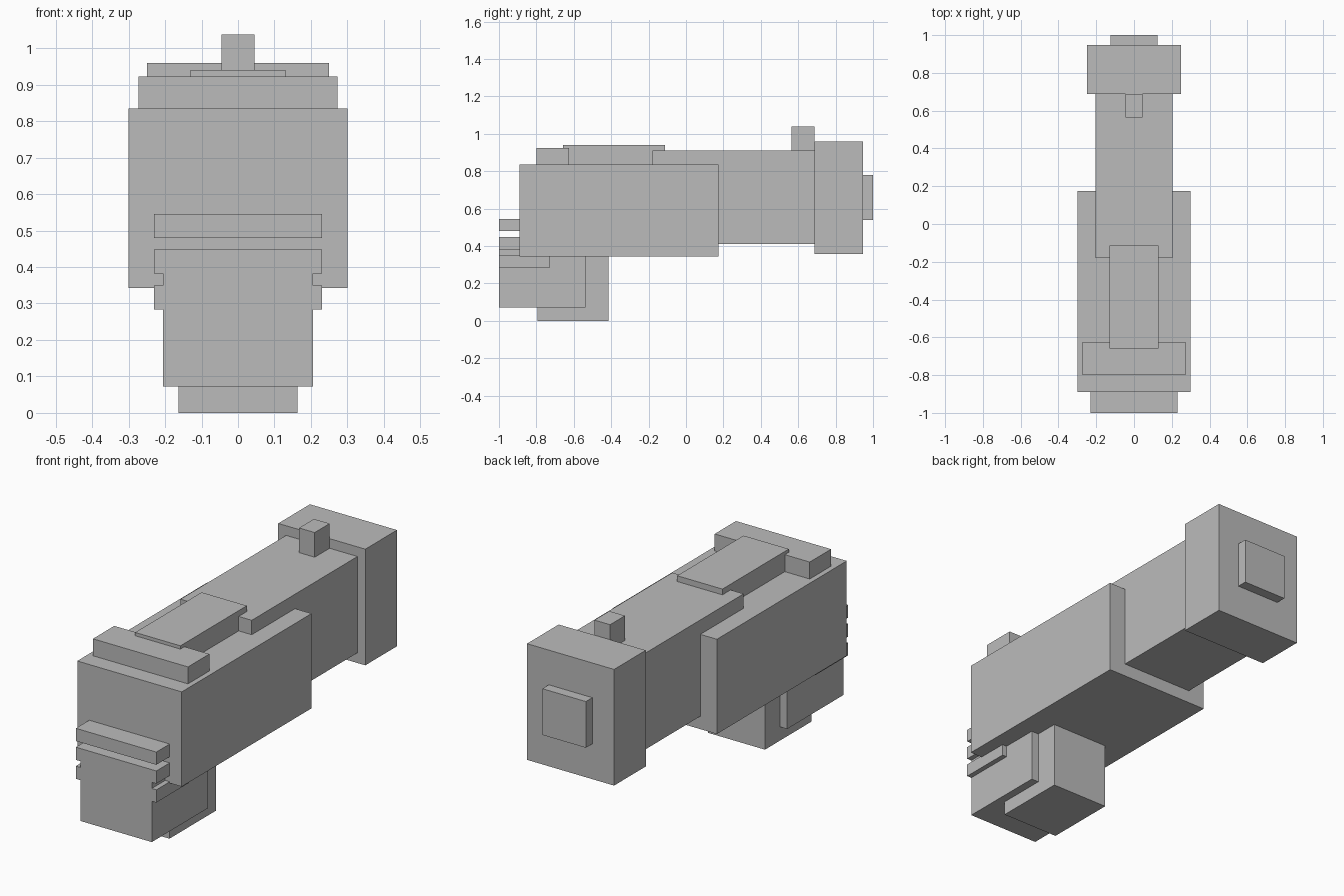
import bpy
import bmesh
from mathutils import Matrix, Vector

cube = bpy.data.objects.get("Cube")
if cube:
    bpy.data.objects.remove(cube, do_unlink=True)

# Single matte grey
GREY = (0.5, 0.5, 0.5, 1.0)
mat = bpy.data.materials.new("matte_grey")
mat.use_nodes = True
mat.diffuse_color = GREY
bsdf = next(n for n in mat.node_tree.nodes if n.type == 'BSDF_PRINCIPLED')
bsdf.inputs["Base Color"].default_value = GREY


def block(name, half_width, y0, y1, z0, z1):
    """Flat-sided box, symmetric about x = 0."""
    size = Vector((2 * half_width, y1 - y0, z1 - z0))
    centre = Vector((0, (y0 + y1) / 2, (z0 + z1) / 2))
    bm = bmesh.new()
    bmesh.ops.create_cube(bm, size=1, matrix=Matrix.LocRotScale(None, None, size))
    mesh = bpy.data.meshes.new(name)
    bm.to_mesh(mesh)
    bm.free()
    mesh.materials.append(mat)
    obj = bpy.data.objects.new(name, mesh)
    obj.location = centre
    bpy.context.collection.objects.link(obj)
    return obj


# Main housing and the barrel that slides out of it
block("body", 0.30, -0.89, 0.175, 0.343, 0.835)
block("barrel", 0.205, -0.18, 0.69, 0.41, 0.91)

# End block with its small cap
block("muzzle_block", 0.25, 0.687, 0.947, 0.357, 0.96)
block("muzzle_cap", 0.125, 0.947, 1.0, 0.54, 0.78)

# Fittings on top
block("front_sight", 0.045, 0.565, 0.687, 0.91, 1.038)
block("rear_sight", 0.273, -0.80, -0.625, 0.835, 0.923)
block("top_rail", 0.13, -0.658, -0.113, 0.835, 0.94)

# Grip and the block behind it
block("grip", 0.205, -1.0, -0.537, 0.072, 0.385)
block("magazine", 0.163, -0.795, -0.415, 0.0, 0.345)

# Ribs across the front, from top to bottom; the lowest reaches further back
ribs = [("upper_rib", 0.48, -0.88), ("middle_rib", 0.382, -0.88), ("lower_rib", 0.284, -0.73)]
for name, z, back in ribs:
    block(name, 0.231, -1.0, back, z, z + 0.066)
